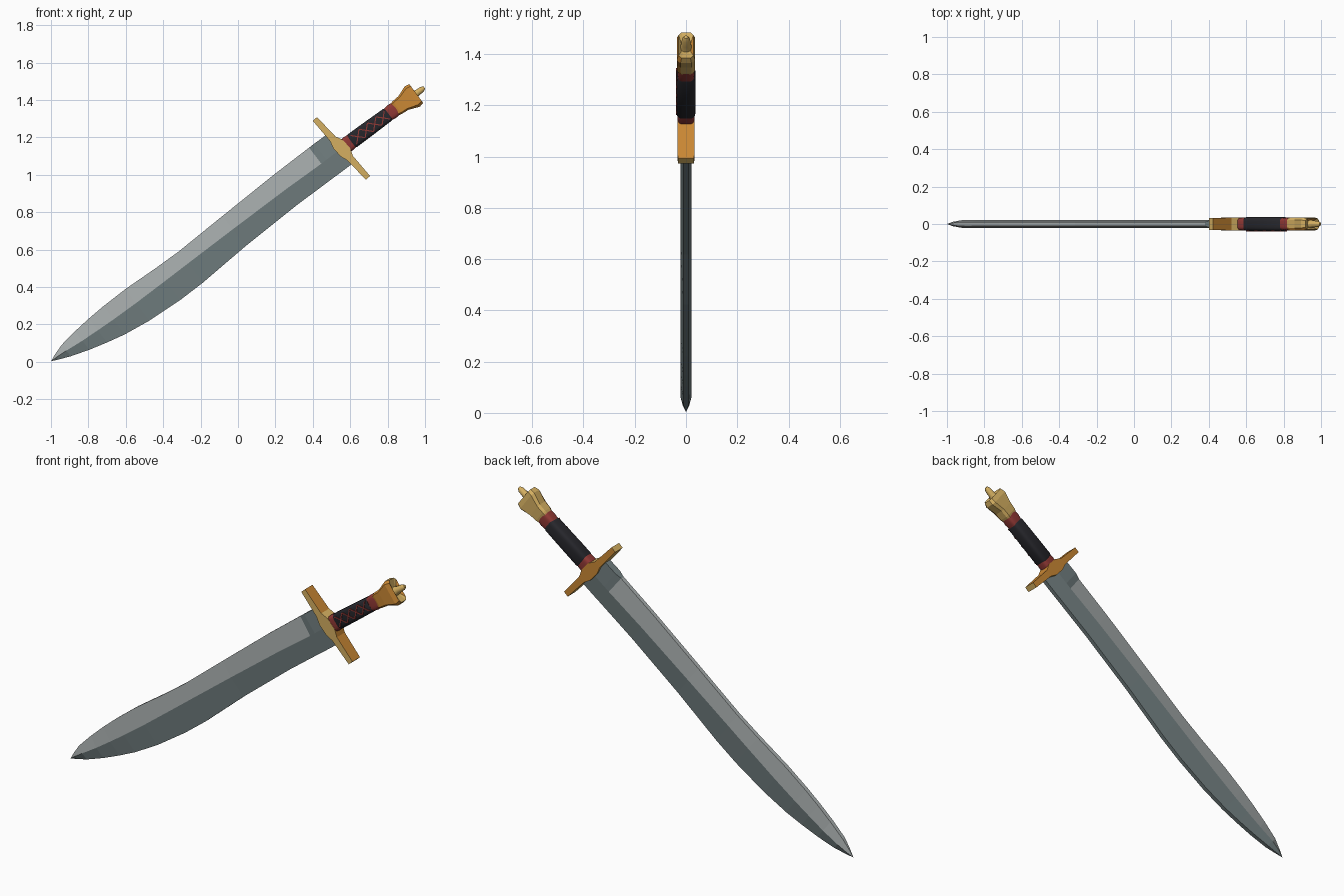
import bpy, bmesh, math
from mathutils import Vector

if "Cube" in bpy.data.objects:
    bpy.data.objects.remove(bpy.data.objects["Cube"])

def material(name, rgb):
    m = bpy.data.materials.new(name)
    m.diffuse_color = (*rgb, 1)
    m.use_nodes = True
    m.node_tree.nodes["Principled BSDF"].inputs["Base Color"].default_value = m.diffuse_color
    return m

LIGHT = material("light steel", (0.38, 0.41, 0.41))
DARK = material("dark steel", (0.17, 0.215, 0.22))
BLACK = material("black leather", (0.02, 0.02, 0.025))
RED = material("red cord", (0.28, 0.04, 0.035))
GOLD = material("yellow gold", (0.66, 0.43, 0.12))
ORANGE = material("orange gold", (0.60, 0.25, 0.035))

def frame(ox, oz, degrees):
    """Map (along, across, depth) to world for a part tilted in the xz plane."""
    c, s = math.cos(math.radians(degrees)), math.sin(math.radians(degrees))
    return lambda a, n, y: Vector((ox + a * c - n * s, y, oz + a * s + n * c))

def loft(name, rings, mats, pick=None, smooth=False):
    """Skin a list of rings; pick(ring, side) gives the material slot."""
    bm = bmesh.new()
    vs = [[bm.verts.new(p) for p in r] for r in rings]
    k = len(rings[0])
    for i in range(len(vs) - 1):
        for j in range(k):
            f = bm.faces.new((vs[i][j], vs[i][(j + 1) % k],
                              vs[i + 1][(j + 1) % k], vs[i + 1][j]))
            f.material_index = pick(i, j) if pick else 0
    for cap in (vs[0], vs[-1]):
        f = bm.faces.new(cap)
        f.material_index = len(mats) - 1
    bmesh.ops.remove_doubles(bm, verts=bm.verts, dist=0.0002)
    bmesh.ops.recalc_face_normals(bm, faces=bm.faces)
    me = bpy.data.meshes.new(name)
    bm.to_mesh(me)
    bm.free()
    for m in mats:
        me.materials.append(m)
    ob = bpy.data.objects.new(name, me)
    bpy.context.collection.objects.link(ob)
    if smooth:
        bpy.context.view_layer.objects.active = ob
        ob.select_set(True)
        bpy.ops.object.shade_smooth_by_angle(angle=math.radians(35))
        ob.select_set(False)
    return ob

def section(fr, a, hn, hy, power=4, count=24):
    """Rounded-box ring around an axis."""
    pts = []
    for i in range(count):
        t = 2 * math.pi * (i + 0.5) / count
        c, s = math.cos(t), math.sin(t)
        e = 2 / power
        pts.append(fr(a, hn * math.copysign(abs(c) ** e, c),
                      hy * math.copysign(abs(s) ** e, s)))
    return pts

# Blade: along, upper edge, ridge, lower edge, edge half thickness, ridge half thickness
blade_fr = frame(-1.0, 0.003, 37.5)
stations = [
    (0.00, 0.000, 0.000, 0.000, 0.000, 0.000),
    (0.04, 0.016, -0.001, -0.018, 0.004, 0.012),
    (0.10, 0.035, -0.005, -0.043, 0.010, 0.021),
    (0.20, 0.049, -0.015, -0.076, 0.011, 0.022),
    (0.30, 0.058, -0.021, -0.103, 0.011, 0.022),
    (0.40, 0.063, -0.026, -0.126, 0.011, 0.022),
    (0.55, 0.064, -0.030, -0.148, 0.011, 0.022),
    (0.75, 0.054, -0.031, -0.161, 0.011, 0.022),
    (0.90, 0.050, -0.031, -0.161, 0.011, 0.022),
    (1.20, 0.058, -0.032, -0.145, 0.011, 0.022),
    (1.55, 0.066, -0.035, -0.138, 0.011, 0.022),
    (1.79, 0.066, -0.042, -0.141, 0.011, 0.022),
    (1.825, 0.066, -0.042, -0.142, 0.020, 0.022),
    (1.925, 0.064, -0.042, -0.143, 0.020, 0.022)]
rings = []
for a, u, r, l, e, t in stations:
    le = min(e, 0.011)
    rings.append([blade_fr(a, u, e), blade_fr(a, r, t), blade_fr(a, l, le),
                  blade_fr(a, l, -le), blade_fr(a, r, -t), blade_fr(a, u, -e)])
loft("blade", rings, [LIGHT, DARK],
     lambda i, j: 0 if j in (0, 4, 5) and i < 11 else 1)

# Crossguard: bar that swells in the middle
guard_fr = frame(0.553, 1.141, -48)
rings = []
for a, lo, hi, y in ((-0.212, -0.015, 0.015, 0.032), (-0.07, -0.019, 0.019, 0.034),
                     (-0.03, -0.032, 0.036, 0.034), (0.03, -0.032, 0.036, 0.034),
                     (0.07, -0.019, 0.019, 0.034), (0.212, -0.015, 0.015, 0.032)):
    rings.append([guard_fr(a, lo, -y), guard_fr(a, hi, -y),
                  guard_fr(a, hi, y), guard_fr(a, lo, y)])
guard = loft("crossguard", rings, [GOLD, ORANGE])
for p in guard.data.polygons:
    p.material_index = 1 if p.normal.y > 0.5 or p.normal.x > 0.5 and p.normal.z > 0 else 0

# Grip with red collars at both ends
grip_fr = frame(0.57, 1.152, 36.4)
loft("lower_collar", [section(grip_fr, a, n, y) for a, n, y in
     ((0.0, 0.04, 0.032), (0.022, 0.043, 0.034), (0.055, 0.039, 0.033))], [RED], smooth=True)
loft("grip", [section(grip_fr, a, n, y) for a, n, y in
     ((0.043, 0.038, 0.033), (0.052, 0.042, 0.037), (0.17, 0.041, 0.037),
      (0.283, 0.039, 0.037), (0.292, 0.035, 0.033))], [BLACK], smooth=True)
loft("upper_collar", [section(grip_fr, a, n, y) for a, n, y in
     ((0.28, 0.036, 0.031), (0.315, 0.041, 0.034), (0.35, 0.038, 0.031))], [RED], smooth=True)

# Criss-cross cord on the front of the grip
for i in range(4):
    for sign in (-1, 1):
        a0, a1, w = 0.06 + i * 0.056, 0.116 + i * 0.056, 0.004
        ends = [(a0, -0.028 * sign), (a1, 0.028 * sign)]
        loft("cord_%d_%s" % (i + 1, "up" if sign > 0 else "down"),
             [[grip_fr(a - w, n, -0.0395), grip_fr(a + w, n, -0.0395),
               grip_fr(a + w, n, -0.0315), grip_fr(a - w, n, -0.0315)]
              for a, n in ends], [RED])

# Pommel: flared crown with a hollow top
rings = []
for a, n, y in ((0.335, 0.038, 0.030), (0.35, 0.042, 0.034), (0.39, 0.045, 0.036),
                (0.45, 0.068, 0.036), (0.476, 0.062, 0.029), (0.462, 0.025, 0.018)):
    rings.append([grip_fr(a, sn * n, sy * y) for sn, sy in
                  ((1, 0.6), (0.8, 1), (-0.8, 1), (-1, 0.6),
                   (-1, -0.6), (-0.8, -1), (0.8, -1), (1, -0.6))])
pommel = loft("pommel", rings, [GOLD, ORANGE])
for p in pommel.data.polygons:
    p.material_index = 1 if p.normal.y < -0.5 else 0

# Spike on the pommel
loft("pommel_spike", [section(grip_fr, a, r, r, 2, 10) for a, r in
     ((0.455, 0.026), (0.485, 0.018), (0.515, 0.016), (0.53, 0.008))], [GOLD], smooth=True)
